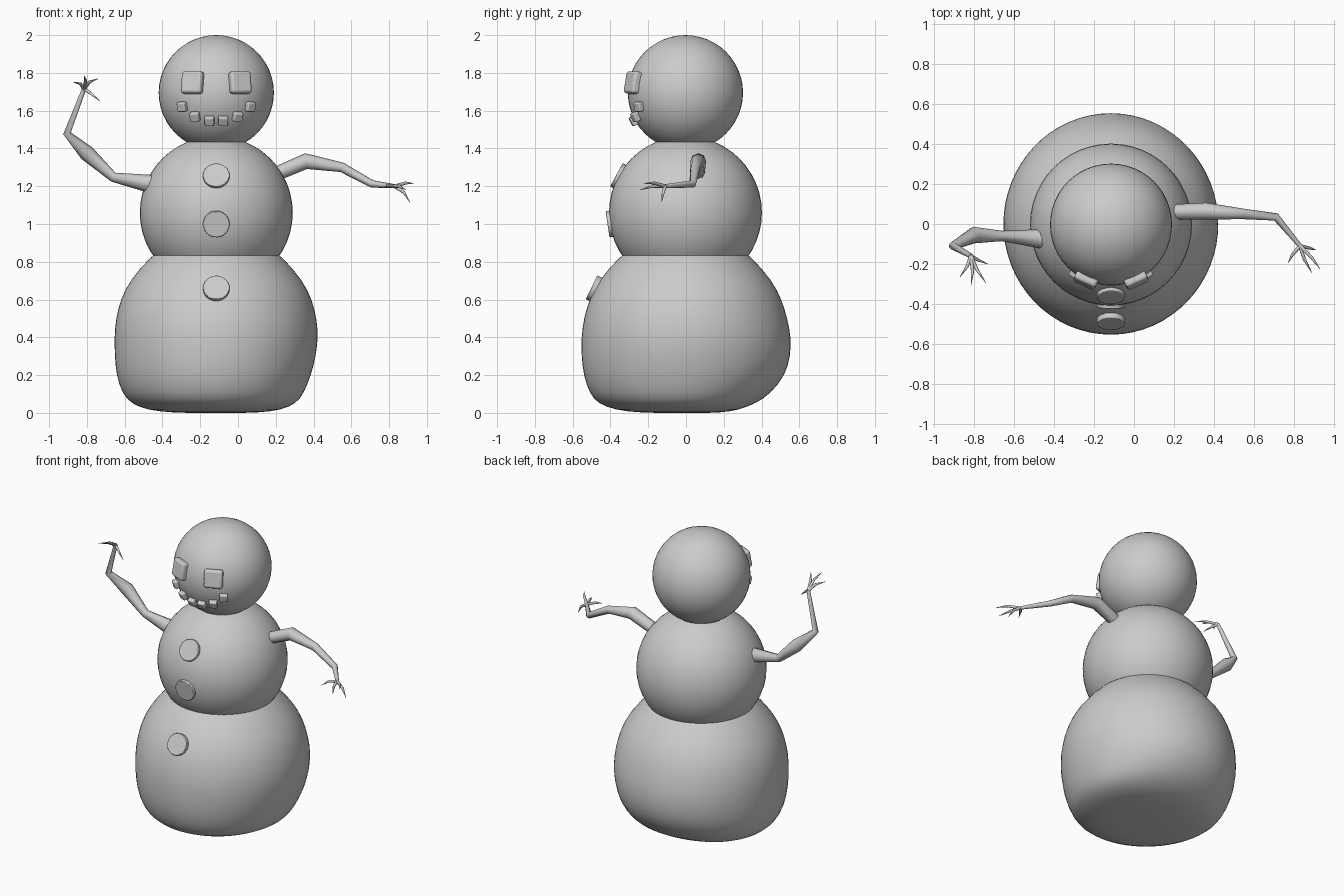
import bpy, bmesh
from math import sin, cos, pi, sqrt
from mathutils import Vector

if "Cube" in bpy.data.objects:
    bpy.data.objects.remove(bpy.data.objects["Cube"])

CX = -0.115                                   # axis of the body
HEAD, HEAD_R = Vector((CX, -0.003, 1.695)), 0.305
CHEST, CHEST_R = Vector((CX, -0.003, 1.06)), 0.405
BASE, BASE_R = Vector((CX, 0, 0.42)), 0.545


def finish(name, angle=0.7):
    ob = bpy.context.object
    ob.name = name
    bpy.ops.object.shade_smooth_by_angle(angle=angle)
    return ob


def ball(name, centre, r):
    bpy.ops.mesh.primitive_uv_sphere_add(segments=48, ring_count=24, radius=r, location=centre)
    return finish(name)


def on_surface(centre, r, x, z):
    # front point of a ball and its outward direction
    d = Vector((x - centre.x, 0, z - centre.z))
    d.y = -sqrt(r * r - d.length_squared)
    return centre + d, d.normalized()


def bevel(ob, width, segments=3):
    m = ob.modifiers.new("round", 'BEVEL')
    m.width, m.segments = width, segments


def block(name, x, z, size, depth, out):
    p, n = on_surface(HEAD, HEAD_R, x, z)
    bpy.ops.mesh.primitive_cube_add(size=1, location=p + n * out)
    ob = bpy.context.object
    ob.rotation_euler = n.to_track_quat('-Y', 'Z').to_euler()
    ob.scale = (size, depth, size)
    bpy.ops.object.transform_apply(location=False, rotation=False, scale=True)
    bevel(ob, size * 0.13)
    return finish(name)


def button(name, centre, r, z):
    p, n = on_surface(centre, r, CX, z)
    bpy.ops.mesh.primitive_cylinder_add(vertices=32, radius=0.07, depth=0.04, location=p - n * 0.008)
    ob = bpy.context.object
    ob.rotation_euler = n.to_track_quat('Z', 'Y').to_euler()
    bevel(ob, 0.004, 2)
    return finish(name)


def branch(name, paths):
    # each path is a list of (x, y, z, radius)
    cu = bpy.data.curves.new(name, 'CURVE')
    cu.dimensions, cu.bevel_depth, cu.bevel_resolution, cu.use_fill_caps = '3D', 1, 2, True
    for path in paths:
        sp = cu.splines.new('POLY')
        sp.points.add(len(path) - 1)
        for pt, (x, y, z, r) in zip(sp.points, path):
            pt.co, pt.radius = (x, y, z, 1), r
    ob = bpy.data.objects.new(name, cu)
    bpy.context.collection.objects.link(ob)
    bpy.ops.object.select_all(action='DESELECT')
    bpy.context.view_layer.objects.active = ob
    ob.select_set(True)
    bpy.ops.object.convert(target='MESH')
    return finish(name, 1.0)


def fingers(wrist, tips):
    w = Vector(wrist)
    for i, tip in enumerate(tips):
        t = Vector(tip)
        mid = w.lerp(t, 0.5) + Vector((0.008 * (-1) ** i, 0, 0.01))
        yield [(*w, 0.010), (*mid, 0.008), (*t, 0.001)]


# head and chest
ball("head", HEAD, HEAD_R)
ball("middle_ball", CHEST, CHEST_R)

# slumped bottom ball: height, then radius to right, back, left, front
profile = [
    (0.955, .10, .10, .10, .10), (0.90, .25, .25, .25, .25), (0.83, .35, .345, .35, .355),
    (0.70, .462, .46, .462, .465), (0.60, .51, .51, .51, .515), (0.50, .535, .54, .535, .545),
    (0.40, .543, .56, .543, .558), (0.30, .53, .557, .54, .557), (0.20, .505, .53, .533, .547),
    (0.10, .465, .45, .50, .513), (0.05, .425, .37, .455, .47), (0.015, .35, .28, .37, .38),
    (0.0, .22, .18, .23, .24)]
bm = bmesh.new()
rings, N = [], 32
for z, right, back, left, front in profile:
    ring = []
    for i in range(N):
        c, s = cos(2 * pi * i / N), sin(2 * pi * i / N)
        r = (right if c > 0 else left) * c * c + (back if s > 0 else front) * s * s
        ring.append(bm.verts.new((CX + r * c, r * s, z)))
    rings.append(ring)
for a, b in zip(rings, rings[1:]):
    for i in range(N):
        j = (i + 1) % N
        bm.faces.new((a[i], b[i], b[j], a[j]))
for ring, z in ((rings[0], 0.965), (rings[-1], 0.0)):
    tip = bm.verts.new((CX, 0, z))
    for i in range(N):
        bm.faces.new((ring[i], ring[(i + 1) % N], tip))
bmesh.ops.recalc_face_normals(bm, faces=bm.faces)
me = bpy.data.meshes.new("bottom_ball")
bm.to_mesh(me)
bm.free()
ob = bpy.data.objects.new("bottom_ball", me)
bpy.context.collection.objects.link(ob)
for p in me.polygons:
    p.use_smooth = True
ob.modifiers.new("smooth", 'SUBSURF').levels = 1

# eyes and mouth blocks
for side in (-1, 1):
    tag = "right" if side > 0 else "left"
    block("eye_" + tag, CX + side * 0.124, 1.748, 0.118, 0.05, 0.004)
    for i, (dx, z) in enumerate(((0.035, 1.55), (0.11, 1.571), (0.175, 1.623))):
        block(f"mouth_{tag}_{i}", CX + side * dx, z, 0.05, 0.036, 0.008)

# buttons down the front
button("button_top", CHEST, CHEST_R, 1.255)
button("button_middle", CHEST, CHEST_R, 1.0)
button("button_bottom", BASE, BASE_R, 0.66)

# arm reaching out on +x
wrist = (0.83, -0.11, 1.20)
branch("arm_right", [
    [(0.19, 0.06, 1.26, .038), (0.36, 0.065, 1.333, .042), (0.55, 0.05, 1.30, .026),
     (0.71, 0.035, 1.212, .020), (*wrist, .011)],
    *fingers(wrist, [(0.93, -0.225, 1.215), (0.89, -0.245, 1.18),
                     (0.91, -0.13, 1.115), (0.77, -0.195, 1.19)])])

# raised arm on -x
wrist = (-0.815, -0.16, 1.715)
branch("arm_left", [
    [(-0.45, -0.075, 1.21, .05), (-0.66, -0.06, 1.248, .026), (-0.80, -0.055, 1.375, .042),
     (-0.905, -0.11, 1.48, .021), (*wrist, .012)],
    *fingers(wrist, [(-0.815, -0.31, 1.785), (-0.74, -0.295, 1.77),
                     (-0.87, -0.265, 1.75), (-0.73, -0.20, 1.65)])])
